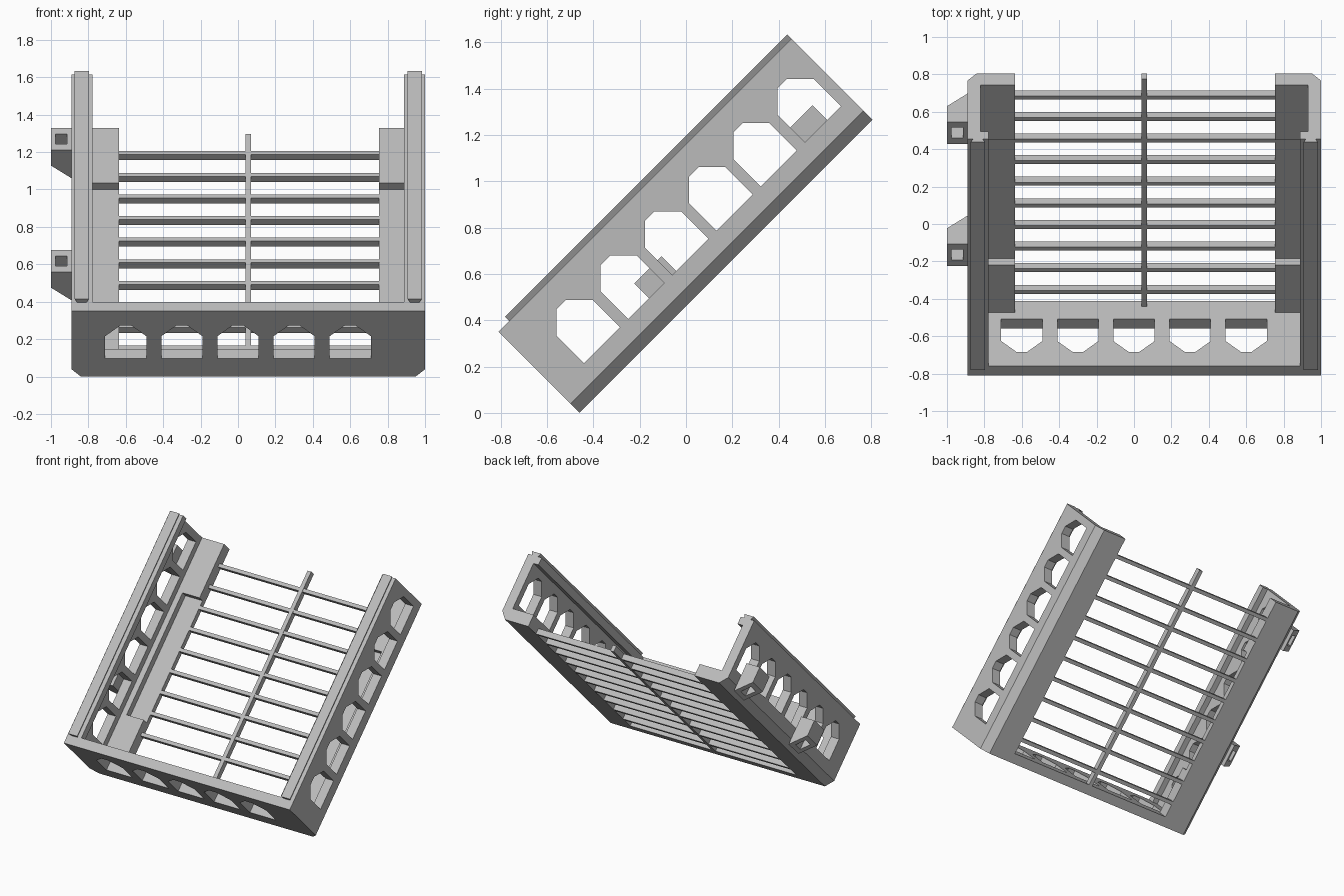
import bpy, bmesh
from math import radians
from mathutils import Matrix

cube = bpy.data.objects.get("Cube")
if cube:
    bpy.data.objects.remove(cube, do_unlink=True)

grey = bpy.data.materials.new("light_grey")
grey.use_nodes = True
colour = (0.5, 0.5, 0.5, 1)
grey.diffuse_color = colour
grey.node_tree.nodes["Principled BSDF"].inputs["Base Color"].default_value = colour

# The tray is modelled flat (x across, y along, z up), then tilted back
TILT = Matrix.Translation((0, -0.46, 0)) @ Matrix.Rotation(radians(45), 4, 'X')
LENGTH, DEPTH, WALL = 1.79, 0.495, 0.07
LEFT, RIGHT = 1.0, -0.89


def prism(name, profile, axis, start, end):
    """Extrude a profile along x (profile is y,z), y (x,z) or z (x,y)."""
    def place(p, t):
        return {'x': (t, p[0], p[1]), 'y': (p[0], t, p[1]), 'z': (p[0], p[1], t)}[axis]
    bm = bmesh.new()
    low = [bm.verts.new(place(p, start)) for p in profile]
    high = [bm.verts.new(place(p, end)) for p in profile]
    bm.faces.new(low)
    bm.faces.new(high)
    n = len(profile)
    for i in range(n):
        j = (i + 1) % n
        bm.faces.new((low[i], low[j], high[j], high[i]))
    bmesh.ops.recalc_face_normals(bm, faces=bm.faces)
    mesh = bpy.data.meshes.new(name)
    bm.to_mesh(mesh)
    bm.free()
    mesh.materials.append(grey)
    obj = bpy.data.objects.new(name, mesh)
    obj.matrix_world = TILT
    bpy.context.collection.objects.link(obj)
    return obj


def box(name, x, y, z):
    return prism(name, [(x[0], z[0]), (x[1], z[0]), (x[1], z[1]), (x[0], z[1])], 'y', *y)


def cut(obj, cutters):
    """Subtract each cutter and remove it."""
    for cutter in cutters:
        cutter.hide_render = True
        mod = obj.modifiers.new("cut", 'BOOLEAN')
        mod.operation, mod.solver, mod.object = 'DIFFERENCE', 'EXACT', cutter
    bpy.context.view_layer.update()
    graph = bpy.context.evaluated_depsgraph_get()
    mesh = bpy.data.meshes.new_from_object(obj.evaluated_get(graph))
    obj.modifiers.clear()
    obj.data = mesh
    for cutter in cutters:
        bpy.data.objects.remove(cutter, do_unlink=True)


def hole(centre, axis, start, end):
    """Window cutter: square foot, sloped shoulders and a narrow flat top."""
    half = [(0.11, 0.138), (0.11, 0.305), (0.029, 0.386)]
    pts = [(centre + a, b) for a, b in half] + [(centre - a, b) for a, b in reversed(half)]
    return prism("hole_cutter", pts, axis, start, end)


# Front wall with five windows
front = prism("front_wall", [(RIGHT, 0.055), (RIGHT + 0.05, 0), (LEFT - 0.05, 0),
                             (LEFT, 0.055), (LEFT, DEPTH), (RIGHT, DEPTH)], 'y', 0, WALL)
cut(front, [hole(0.3 * k, 'y', -0.1, 0.2) for k in range(-2, 3)])

# Side walls: chamfered foot, floor flange, lipped top and a dovetail runner
for side, outer, inward, flange in (("left", LEFT, -1, 0.245), ("right", RIGHT, 1, 0.255)):
    def across(pts):
        return [(outer + inward * d, h) for d, h in pts]

    wall = prism(side + "_wall", across([
        (0, 0.055), (0.05, 0), (flange, 0), (flange, 0.09), (WALL, 0.09), (WALL, 0.44),
        (0.112, 0.44), (0.112, DEPTH), (0, DEPTH)]), 'y', WALL, LENGTH)
    ends = sorted((outer - inward * 0.1, outer + inward * 0.1))
    cutters = [hole(0.275 + 0.27 * k, 'x', *ends) for k in range(6)]
    recess = sorted((outer + inward * 0.112, outer + inward * 0.4))
    cutters.append(box("recess_cutter", recess, (0.43, 1.374), (0.04, 0.2)))
    cut(wall, cutters)
    prism(side + "_runner", across([(0.03, DEPTH), (0.08, DEPTH), (0.093, 0.521), (0.017, 0.521)]),
          'y', 0.066, LENGTH)

# Floor grating
for k in range(10):
    end = 0.191 + 0.1634 * k
    box("cross_bar", (-0.637, 0.757), (end - 0.026, end), (0, 0.042))
box("long_bar", (0.04, 0.07), (WALL, LENGTH), (0, 0.044))

# Loops on the right side, tapered underneath, with a square through hole
for start in (0.562, 1.485):
    loop = prism("side_loop", [(RIGHT, 0.014), (RIGHT, 0.228), (-1, 0.228), (-1, 0.11)],
                 'y', start, start + 0.166)
    cut(loop, [box("loop_cutter", (-0.975, -0.915), (start + 0.044, start + 0.122), (-0.1, 0.4))])
